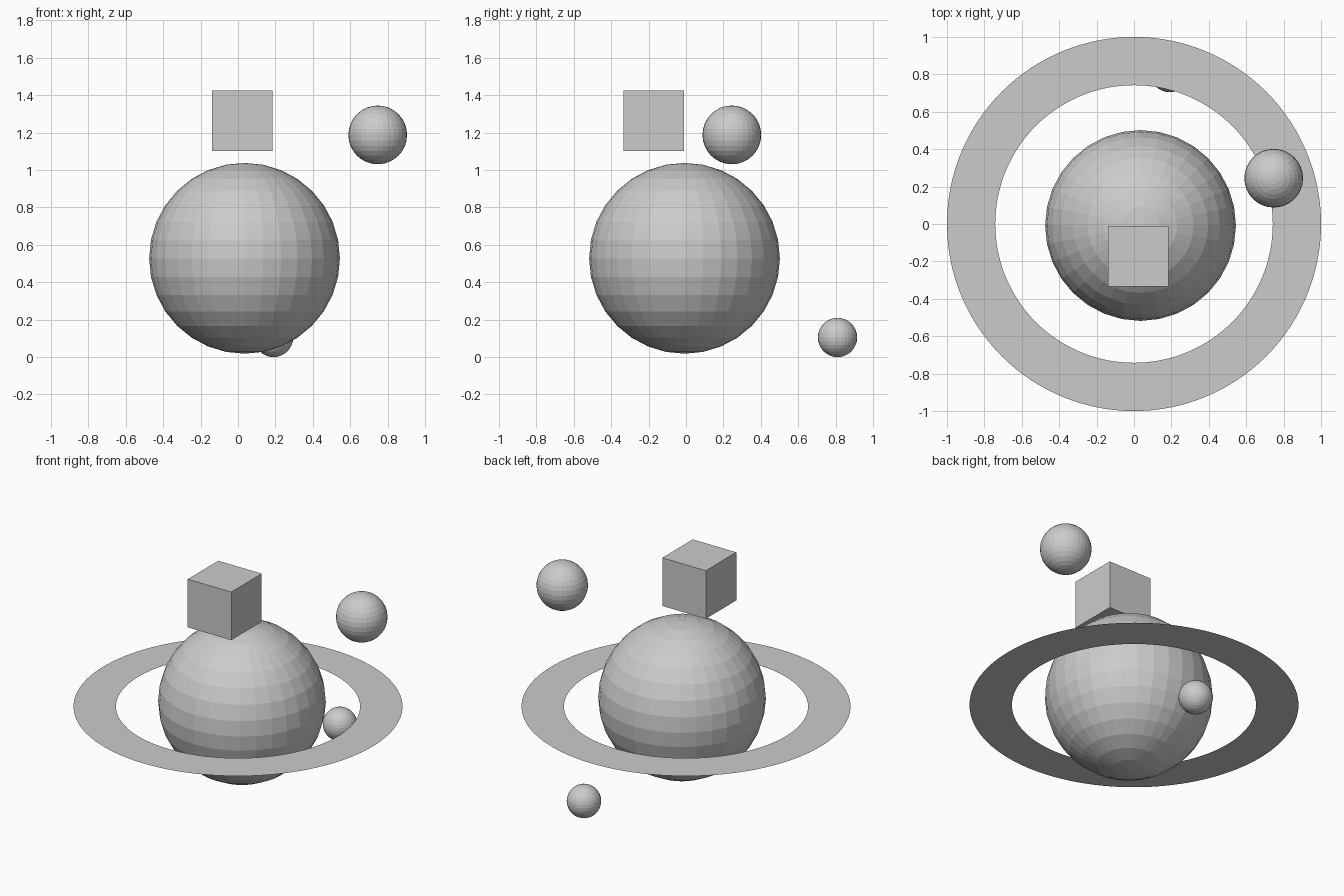
import bpy
import bmesh
from mathutils import Matrix

cube = bpy.data.objects.get("Cube")
if cube:
    bpy.data.objects.remove(cube, do_unlink=True)

# One plain grey for everything
GREY = (0.6, 0.6, 0.6, 1)
grey = bpy.data.materials.new("light_grey")
grey.use_nodes = True
grey.diffuse_color = GREY
grey.node_tree.nodes["Principled BSDF"].inputs["Base Color"].default_value = GREY


def add_object(name, bm, location):
    mesh = bpy.data.meshes.new(name)
    bm.to_mesh(mesh)
    bm.free()
    mesh.materials.append(grey)
    obj = bpy.data.objects.new(name, mesh)
    obj.location = location
    bpy.context.collection.objects.link(obj)
    return obj


def add_ball(name, radius, location):
    bm = bmesh.new()
    bmesh.ops.create_uvsphere(bm, u_segments=32, v_segments=16, radius=radius)
    return add_object(name, bm, location)


# Planet and its two moons, flat shaded
add_ball("planet", 0.51, (0.035, -0.008, 0.528))
add_ball("large_moon", 0.157, (0.747, 0.245, 1.188))
add_ball("small_moon", 0.105, (0.19, 0.81, 0.105))

# Box floating above the planet
bm = bmesh.new()
bmesh.ops.create_cube(bm, size=0.323)
add_object("floating_box", bm, (0.022, -0.172, 1.263))

# Paper-thin flat ring around the planet
bm = bmesh.new()
bmesh.ops.create_circle(bm, segments=128, radius=1.0)
inner = bmesh.ops.create_circle(bm, segments=128, radius=0.742)
bmesh.ops.bridge_loops(bm, edges=bm.edges[:])
bmesh.ops.recalc_face_normals(bm, faces=bm.faces[:])
if sum(f.normal.z for f in bm.faces) < 0:
    bmesh.ops.reverse_faces(bm, faces=bm.faces[:])
add_object("planet_ring", bm, (0, 0, 0.48))
